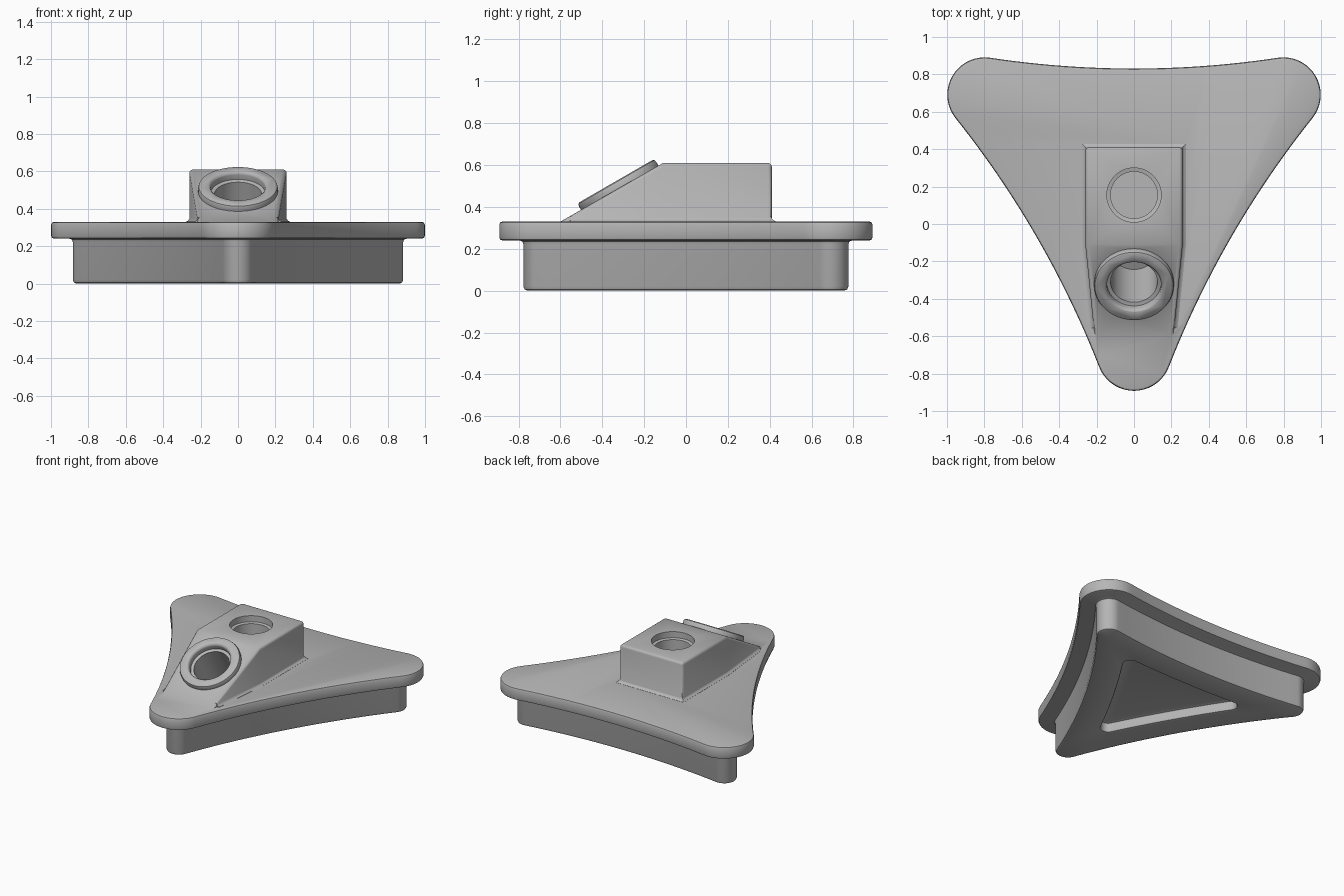
import bpy, bmesh
from math import sin, cos, pi, sqrt, asin, radians
from mathutils import Matrix, Vector

if "Cube" in bpy.data.objects:
    bpy.data.objects.remove(bpy.data.objects["Cube"])

grey = bpy.data.materials.new("plain_grey")
grey.use_nodes = True
grey.diffuse_color = (0.47, 0.47, 0.47, 1)
grey.node_tree.nodes["Principled BSDF"].inputs["Base Color"].default_value = (0.47, 0.47, 0.47, 1)


def finish(name, bm, matrix=None):
    bmesh.ops.recalc_face_normals(bm, faces=bm.faces)
    if matrix:
        bm.transform(matrix)
    mesh = bpy.data.meshes.new(name)
    bm.to_mesh(mesh)
    bm.free()
    mesh.materials.append(grey)
    obj = bpy.data.objects.new(name, mesh)
    bpy.context.collection.objects.link(obj)
    return obj


def loft(name, rings, matrix=None):
    """Solid skinned through closed rings of equal point count."""
    bm = bmesh.new()
    loops = [[bm.verts.new(p) for p in ring] for ring in rings]
    n = len(loops[0])
    for a, b in zip(loops, loops[1:]):
        for i in range(n):
            j = (i + 1) % n
            bm.faces.new((a[i], a[j], b[j], b[i]))
    bm.faces.new(loops[0])
    bm.faces.new(loops[-1])
    return finish(name, bm, matrix)


def tri_outline(c, r, z, sweep=5.16, cy=0.23):
    """Three rounded corners joined by tangent concave arcs."""
    big = sweep + 0.2 - r
    h = c * sqrt(3) / 2
    reach = c / 2 + sqrt((big + r) ** 2 - h * h)
    g = asin(h / (big + r))
    pts = []
    for k in range(3):
        phi = -pi / 2 + k * 2 * pi / 3
        a = pi / 3 + g
        for i in range(19):
            t = phi - a + 2 * a * i / 18
            pts.append((c * cos(phi) + r * cos(t), cy + c * sin(phi) + r * sin(t), z))
        mid = phi + pi / 3
        for i in range(1, 24):
            t = mid + pi + g - 2 * g * i / 24
            pts.append((reach * cos(mid) + big * cos(t), cy + reach * sin(mid) + big * sin(t), z))
    return pts


def lathe(name, profile, matrix, n=64):
    rings = [[(r * cos(2 * pi * i / n), r * sin(2 * pi * i / n), z) for i in range(n)]
             for r, z in profile]
    return loft(name, rings, matrix)


def apply_mod(obj, kind, **settings):
    mod = obj.modifiers.new(kind.lower(), kind)
    for key, value in settings.items():
        setattr(mod, key, value)
    bpy.context.view_layer.objects.active = obj
    bpy.ops.object.modifier_apply(modifier=mod.name)


def combine(obj, other, operation):
    apply_mod(obj, 'BOOLEAN', object=other, operation=operation, solver='EXACT')
    bpy.data.objects.remove(other)


# Body: bottom pocket, lower plug and overhanging plate in one skin
pocket = [(0.03, 0.07), (0.045, 0.065), (0.05, 0.05), (0.05, 0.015), (0.055, 0.004), (0.068, 0)]
outer = [(0.065, 0), (0.079, 0.006), (0.085, 0.02), (0.085, 0.222), (0.09, 0.235), (0.103, 0.24),
         (0.185, 0.24), (0.196, 0.244), (0.2, 0.255), (0.2, 0.315), (0.196, 0.326), (0.185, 0.33)]
body = loft("mount_body", [tri_outline(0.5, r, z, 7) for r, z in pocket]
            + [tri_outline(0.922, r, z) for r, z in outer])


# Raised block with a sloping, tapering front
def half_width(y):
    return 0.26 + 0.1 * min(0, y + 0.11)


bm = bmesh.new()
side = [(-0.687, 0.28), (-0.11, 0.61), (0.41, 0.61), (0.41, 0.28), (-0.11, 0.28)]
left, right = [[bm.verts.new((s * half_width(y), y, z)) for y, z in side] for s in (1, -1)]
for v in (left, right):
    bm.faces.new((v[0], v[1], v[4]))
    bm.faces.new(v[1:])
for i in range(5):
    j = (i + 1) % 5
    bm.faces.new((left[i], left[j], right[j], right[i]))
block = finish("socket_block", bm)
apply_mod(block, 'BEVEL', width=0.018, segments=3, limit_method='ANGLE', angle_limit=radians(40))


# Fillet where the block meets the plate
def skirt(off, z):
    pts = [(half_width(y) + off, y + (off if y > 0 else 0), z) for y in (-0.555, -0.11, 0.41)]
    return pts + [(-x, y, z) for x, y, z in reversed(pts)]


fillet = loft("block_fillet", [skirt(o, z) for o, z in
              ((0.018, 0.3), (0.018, 0.331), (0.008, 0.336), (0.002, 0.343), (-0.004, 0.354))])

# Collar on the slope
tilt = Matrix.Translation(Vector((0, -0.335, 0.523))) @ Matrix.Rotation(radians(30), 4, 'X')
collar = lathe("socket_collar", [(0.213, -0.08), (0.213, -0.015), (0.209, -0.005), (0.2, 0)], tilt)

for part in (block, fillet, collar):
    combine(body, part, 'UNION')

# Two stepped sockets, one upright and one tilted
bore = [(0.165, 0.03), (0.165, 0.005), (0.155, -0.001), (0.147, -0.008), (0.145, -0.016),
        (0.145, -0.045), (0.125, -0.05), (0.125, -0.4)]
upright_bore = [(min(r, 0.145), z) for r, z in bore]
upright = Matrix.Translation(Vector((0, 0.155, 0.61)))
for name, profile, place in (("tilted_bore", bore, tilt), ("upright_bore", upright_bore, upright)):
    combine(body, lathe(name, profile, place), 'DIFFERENCE')

bpy.ops.object.select_all(action='DESELECT')
body.select_set(True)
bpy.context.view_layer.objects.active = body
bpy.ops.object.shade_smooth_by_angle(angle=radians(35))
